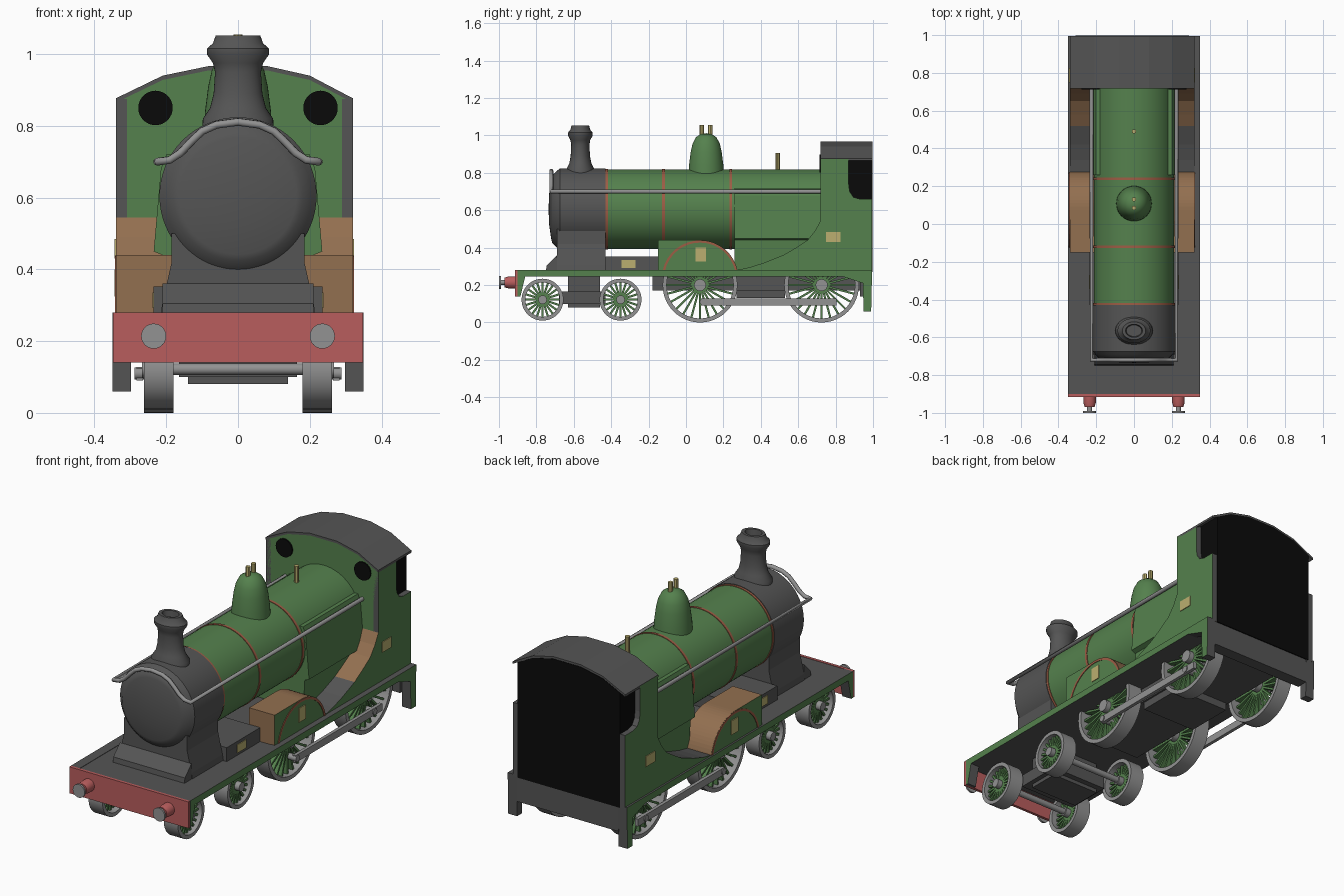
import bpy, bmesh
from math import sin, cos, pi, radians
from mathutils import Matrix, Vector

if "Cube" in bpy.data.objects:
    bpy.data.objects.remove(bpy.data.objects["Cube"], do_unlink=True)


def material(name, r, g, b):
    m = bpy.data.materials.new(name)
    m.use_nodes = True
    m.diffuse_color = (r, g, b, 1)
    m.node_tree.nodes["Principled BSDF"].inputs["Base Color"].default_value = (r, g, b, 1)
    return m


GREEN = material("body green", .09, .22, .075)
DARK = material("dark grey", .09, .09, .09)
STEEL = material("steel grey", .29, .29, .29)
RED = material("beam red", .48, .11, .11)
BROWN = material("splasher brown", .29, .16, .08)
STRIPE = material("lining orange", .34, .11, .06)
BRASS = material("brass", .5, .43, .16)
BLACK = material("black", .003, .003, .003)


def finish(name, bm, mats, rule=None, smooth=False):
    bmesh.ops.remove_doubles(bm, verts=bm.verts, dist=1e-5)
    bmesh.ops.recalc_face_normals(bm, faces=bm.faces)
    bm.normal_update()
    if rule:
        for f in bm.faces:
            f.material_index = rule(f.calc_center_median(), f.normal)
    me = bpy.data.meshes.new(name)
    bm.to_mesh(me)
    bm.free()
    for m in mats:
        me.materials.append(m)
    ob = bpy.data.objects.new(name, me)
    bpy.context.collection.objects.link(ob)
    if smooth:
        bpy.ops.object.select_all(action='DESELECT')
        ob.select_set(True)
        bpy.context.view_layer.objects.active = ob
        bpy.ops.object.shade_smooth_by_angle(angle=radians(35))
    return ob


def prism(name, axis, pts, a, b, *mats, rule=None):
    """Extrude an outline: (y, z) along x, or (x, z) along y."""
    bm = bmesh.new()
    place = (lambda p, t: (t, *p)) if axis == 'x' else (lambda p, t: (p[0], t, p[1]))
    rings = [[bm.verts.new(place(p, t)) for p in pts] for t in (a, b)]
    for r in rings:
        bm.faces.new(r)
    for i in range(len(pts)):
        j = (i + 1) % len(pts)
        bm.faces.new((rings[0][i], rings[0][j], rings[1][j], rings[1][i]))
    return finish(name, bm, mats, rule)


def box(name, x, y, z, mat):
    return prism(name, 'x', [(y[0], z[0]), (y[1], z[0]), (y[1], z[1]), (y[0], z[1])], *x, mat)


TURN = {'x': Matrix.Rotation(pi / 2, 4, 'Y'), 'y': Matrix.Rotation(-pi / 2, 4, 'X'), 'z': Matrix()}


def lathe(name, axis, profile, at, mat, n=40, closed=False, squash=1):
    """Spin a (radius, height) profile around an axis through a point."""
    bm = bmesh.new()
    m = Matrix.Translation(at) @ TURN[axis]
    rings = [[bm.verts.new(m @ Vector((r * cos(2 * pi * k / n), r * squash * sin(2 * pi * k / n), h)))
              for k in range(n)] for r, h in profile]
    pairs = list(zip(rings, rings[1:])) + ([(rings[-1], rings[0])] if closed else [])
    for p, q in pairs:
        for k in range(n):
            j = (k + 1) % n
            bm.faces.new((p[k], p[j], q[j], q[k]))
    return finish(name, bm, [mat], smooth=True)


def rod(name, axis, r, a, b, at, mat, n=20):
    return lathe(name, axis, [(0, a), (r, a), (r, b), (0, b)], at, mat, n)


def tube(name, points, r, mat):
    cu = bpy.data.curves.new(name, 'CURVE')
    cu.dimensions, cu.bevel_depth, cu.bevel_resolution, cu.use_fill_caps = '3D', r, 2, True
    sp = cu.splines.new('POLY')
    sp.points.add(len(points) - 1)
    for p, c in zip(sp.points, points):
        p.co = (*c, 1)
        p.radius = 1
    sp.use_smooth = True
    cu.materials.append(mat)
    bpy.context.collection.objects.link(bpy.data.objects.new(name, cu))


# Boiler, smokebox and lining bands
AXIS = (0, 0, .605)
rod("boiler", 'y', .213, -.44, .73, AXIS, GREEN, 64)
lathe("smokebox", 'y', [(0, -.735), (.08, -.732), (.163, -.72), (.18, -.715), (.205, -.69),
                        (.219, -.675), (.219, -.43), (0, -.43)], AXIS, DARK, 64)
for y in (-.425, -.12, .24):
    rod("boiler_band", 'y', .216, y - .007, y + .007, AXIS, STRIPE, 64)
saddle = [(.185, .5), (.185, .42), (.21, .31), (.215, .28)]
prism("saddle", 'y', saddle + [(-x, z) for x, z in saddle[::-1]], -.69, -.43, DARK)
prism("saddle_toe", 'x', [(-.75, .27), (-.745, .305), (-.69, .36), (-.69, .27)], -.21, .21, DARK)
firebox = [(.2, .72), (.215, .68), (.235, .45), (.21, .44), (.2, .27)]
prism("firebox", 'y', firebox + [(-x, z) for x, z in firebox[::-1]], .26, .73, GREEN)

# Chimney, dome, valves and whistle
lathe("chimney", 'z', [(.1, .79), (.098, .82), (.078, .85), (.068, .89), (.064, .95), (.07, .975),
                       (.087, 1.0), (.087, 1.015), (.07, 1.03), (.062, 1.052), (.045, 1.052),
                       (.04, 1.02), (0, 1.02)], (0, -.565, 0), DARK, squash=.76)
lathe("dome", 'z', [(.096, .76), (.092, .84), (.083, .91), (.073, .955), (.055, .99),
                    (.03, 1.007), (0, 1.012)], (0, .108, 0), GREEN)
for y in (.085, .13):
    rod("safety_valve", 'z', .012, .98, 1.055, (0, y, 0), BRASS, 8)
rod("whistle", 'z', .012, .8, .905, (0, .49, 0), BRASS, 10)

# Handrail wrapping around the front
bend = [(.225, .7), (.19, .705), (.16, .725), (.13, .757), (.1, .785), (.06, .803), (0, .811)]
front = [(x, -.72, z) for x, z in bend] + [(-x, -.72, z) for x, z in bend[-2::-1]]
tube("handrail", [(.225, .72, .7)] + front + [(-.225, .72, .7)], .011, STEEL)

# Footplate, beams and frames
box("footplate", (-.345, .345), (-.9, .99), (.245, .278), DARK)
box("front_beam", (-.349, .349), (-.915, -.9), (.14, .28), RED)
box("rear_beam", (-.3, .3), (.93, .993), (.14, .27), DARK)
box("main_frame", (-.17, .17), (-.18, .95), (.17, .25), DARK)
box("brake_beam", (-.16, .16), (.27, .53), (.13, .18), DARK)
box("bogie_block", (-.14, .14), (-.63, -.46), (.08, .25), DARK)
box("bogie_frame", (-.165, .165), (-.68, -.43), (.1, .165), DARK)
box("running_box", (-.235, .235), (-.43, -.15), (.27, .352), DARK)

valance = [(-.9, .28), (-.9, .14), (-.885, .14), (-.86, .245), (.84, .245), (.9, .225),
           (.945, .21), (.95, .06), (.99, .06), (.995, .28)]
curve = [(.72, .545), (.69, .49), (.65, .44), (.58, .395), (.52, .36), (.42, .32), (.34, .295), (.27, .28)]
wall = [(.72, .875)] + curve + [(.995, .27), (.995, .66), (.93, .66), (.895, .67), (.875, .7), (.87, .74), (.87, .875)]


def hood_rule(c, n):
    return 0 if abs(n.x) > .5 else 1


def wall_rule(c, n):
    if abs(n.x) > .5:
        return 0
    return 1 if c.z < .56 and .51 < c.y < .73 else 2


CY, CZ = .075, .235


def arc(r, start, end, n=16):
    return [(CY + r * cos(radians(start + (end - start) * k / n)),
             CZ + r * sin(radians(start + (end - start) * k / n))) for k in range(n + 1)]


for s, out in ((1, .32), (-1, .34)):
    side = lambda d: s * (out + d)
    prism("valance", 'x', valance, s * .298, s * .35, GREEN, DARK,
          rule=lambda c, n: 0 if n.x * s > .5 else 1)
    # Splashers with lining and plates
    prism("front_splasher", 'x', [(-.15, .27), (-.15, .44)] + arc(.205, 90, 10),
          s * .17, side(0), GREEN, BROWN, rule=hood_rule)
    prism("splasher_lining", 'x', arc(.204, 168, 12) + arc(.192, 12, 168), side(-.002), side(.003), STRIPE)
    prism("rear_splasher", 'x', curve + [(.735, .27), (.735, .545)], s * .17, side(-.03),
          GREEN, BROWN, DARK, rule=wall_rule)
    box("splasher_plate", (side(-.002), side(.004)), (.052, .108), (.325, .4), BRASS)
    box("box_plate", (s * .234, s * .239), (-.345, -.27), (.292, .335), BRASS)
    # Cab side with window notch
    prism("cab_side", 'x', wall, side(-.03), side(0), GREEN, BROWN, DARK, rule=wall_rule)
    box("cab_plate", (side(-.002), side(.004)), (.748, .825), (.43, .485), BRASS)
    rod("cab_window", 'y', .048, .713, .725, (.23 * s, 0, .85), BLACK, 32)
    # Buffers
    x = .235 * s
    lathe("buffer_socket", 'y', [(0, -.97), (.026, -.97), (.033, -.945), (.033, -.905)],
          (x, 0, .214), RED, 24)
    rod("buffer_rod", 'y', .013, -.99, -.96, (x, 0, .214), STEEL, 16)
    rod("buffer_head", 'y', .035, -1, -.99, (x, 0, .214), STEEL, 24)
    # Coupling rod and its pins
    box("coupling_rod", (s * .265, s * .283), (.08, .805), (.09, .128), STEEL)
    for y in (.09, .74):
        rod("crank_pin", 'x', .017, .22 * s, .288 * s, (0, y, .11), STEEL, 12)

# Cab body and roof
roof = [(-.34, .872), (-.21, .935), (-.08, .962), (.08, .962), (.2, .935), (.32, .872)]
prism("cab_front", 'y', [(-.31, .28), (-.339, .6)] + [(x, z - .004) for x, z in roof] + [(.319, .6), (.29, .28)],
      .72, .742, GREEN)
inner = [(-.31, .27), (-.31, .88)] + [(x, z - .006) for x, z in roof[1:-1]] + [(.29, .88), (.29, .27)]
prism("cab_interior", 'y', inner, .742, .998, BLACK)
prism("cab_roof", 'y', [(x, z + .005) for x, z in roof] + [(x, z - .007) for x, z in roof[::-1]],
      .718, .996, DARK)


# Spoked wheels and axles
def wheel(name, s, y, z, r, spokes):
    a, b, t = .18 * s, .262 * s, .018 * (1 + r)
    lathe(name + "_tyre", 'x', [(r - t, a), (r, a), (r, b), (r - t, b)], (0, y, z), STEEL, 48, closed=True)
    rod(name + "_hub", 'x', r * .1 + .012, a, b + .006 * s, (0, y, z), STEEL)
    bm = bmesh.new()
    for k in range(spokes):
        m = (Matrix.Translation((.225 * s, y, z)) @ Matrix.Rotation(2 * pi * k / spokes, 4, 'X')
             @ Matrix.Translation((0, 0, r * .5)) @ Matrix.Diagonal((.03, .011, r - t, 1)))
        bmesh.ops.create_cube(bm, size=1, matrix=m)
    finish(name + "_spokes", bm, [GREEN])


for name, y, r, n in (("bogie_wheel", -.767, .112, 20), ("bogie_wheel", -.35, .112, 20),
                      ("driving_wheel", .075, .2, 24), ("driving_wheel", .725, .2, 24)):
    z = r if r > .15 else .122
    rod("axle", 'x', .016, -.25, .25, (0, y, z), STEEL, 16)
    for s in (-1, 1):
        wheel(name, s, y, z, r, n)
